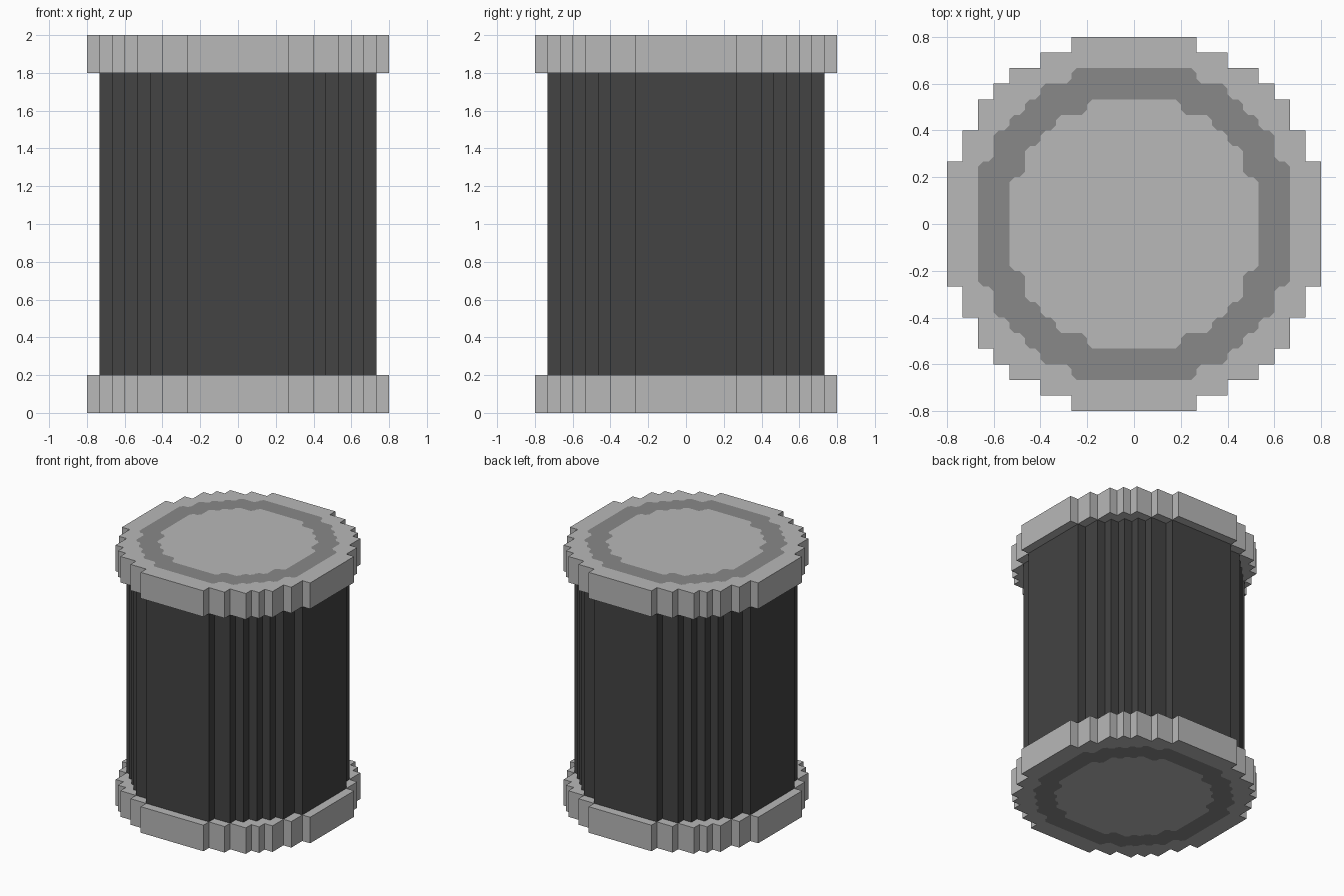
import bpy
import bmesh

if "Cube" in bpy.data.objects:
    bpy.data.objects.remove(bpy.data.objects["Cube"], do_unlink=True)

UNIT = 1 / 15  # size of one block


def material(name, value):
    mat = bpy.data.materials.new(name)
    mat.use_nodes = True
    colour = (value, value, value, 1)
    mat.diffuse_color = colour
    mat.node_tree.nodes["Principled BSDF"].inputs["Base Color"].default_value = colour
    return mat


light_grey = material("light grey", 0.48)
mid_grey = material("mid grey", 0.25)
charcoal = material("charcoal", 0.057)


def stepped_circle(corners, chamfer=0.0):
    """Blocky circle from the outer corners of one quadrant, in blocks."""
    quadrant = []
    for i, (x, y) in enumerate(corners):
        quadrant.append((x, y))
        if i + 1 < len(corners):
            quadrant.append((x, corners[i + 1][1]))
    points = []
    for _ in range(4):
        points += quadrant
        quadrant = [(y, -x) for x, y in quadrant]
    points = [(x * UNIT, y * UNIT) for x, y in reversed(points)]
    if not chamfer:
        return points
    cut = []
    for i, (x, y) in enumerate(points):
        for px, py in (points[i - 1], points[(i + 1) % len(points)]):
            t = chamfer / (abs(px - x) + abs(py - y))
            cut.append((x + (px - x) * t, y + (py - y) * t))
    return cut


def add_loop(bm, points, z):
    verts = [bm.verts.new((x, y, z)) for x, y in points]
    edges = [bm.edges.new((v, verts[(i + 1) % len(verts)])) for i, v in enumerate(verts)]
    return verts, edges


def add_walls(bm, low, high):
    for i in range(len(low)):
        j = (i + 1) % len(low)
        bm.faces.new((low[i], low[j], high[j], high[i]))


def finish(bm, name, mats):
    bmesh.ops.recalc_face_normals(bm, faces=bm.faces[:])
    mesh = bpy.data.meshes.new(name)
    bm.to_mesh(mesh)
    bm.free()
    for mat in mats:
        mesh.materials.append(mat)
    obj = bpy.data.objects.new(name, mesh)
    bpy.context.collection.objects.link(obj)


CAP = stepped_circle([(4, 12), (6, 11), (8, 10), (9, 9), (10, 8), (11, 6), (12, 4)])
BODY = stepped_circle([(4, 11), (6, 10), (7, 9), (8, 8), (9, 7), (10, 6), (11, 4)])
RING_OUTER = stepped_circle([(4, 10), (6, 9), (7, 8), (8, 7), (9, 6), (10, 4)], 0.022)
RING_INNER = stepped_circle([(3, 8), (5, 7), (6, 6), (7, 5), (8, 3)], 0.022)


def end_cap(name, inner_z, outer_z):
    bm = bmesh.new()
    # Thick rim slab with a plain face towards the body
    near, _ = add_loop(bm, CAP, inner_z)
    bm.faces.new(near)
    far, far_edges = add_loop(bm, CAP, outer_z)
    add_walls(bm, near, far)
    # Outer face cut into border, darker ring and centre disc
    _, ring_edges = add_loop(bm, RING_OUTER, outer_z)
    disc, disc_edges = add_loop(bm, RING_INNER, outer_z)
    for edges, index in ((far_edges + ring_edges, 0), (ring_edges + disc_edges, 1)):
        fill = bmesh.ops.triangle_fill(bm, use_beauty=True, edges=edges, normal=(0, 0, 1))
        for item in fill["geom"]:
            if isinstance(item, bmesh.types.BMFace):
                item.material_index = index
    bm.faces.new(disc)
    finish(bm, name, (light_grey, mid_grey))


end_cap("bottom_cap", 0.2, 0.0)
end_cap("top_cap", 1.8, 2.0)

# Dark stepped column between the caps
bm = bmesh.new()
low, _ = add_loop(bm, BODY, 0.2)
high, _ = add_loop(bm, BODY, 1.8)
add_walls(bm, low, high)
bm.faces.new(low)
bm.faces.new(high)
finish(bm, "body", (charcoal,))
